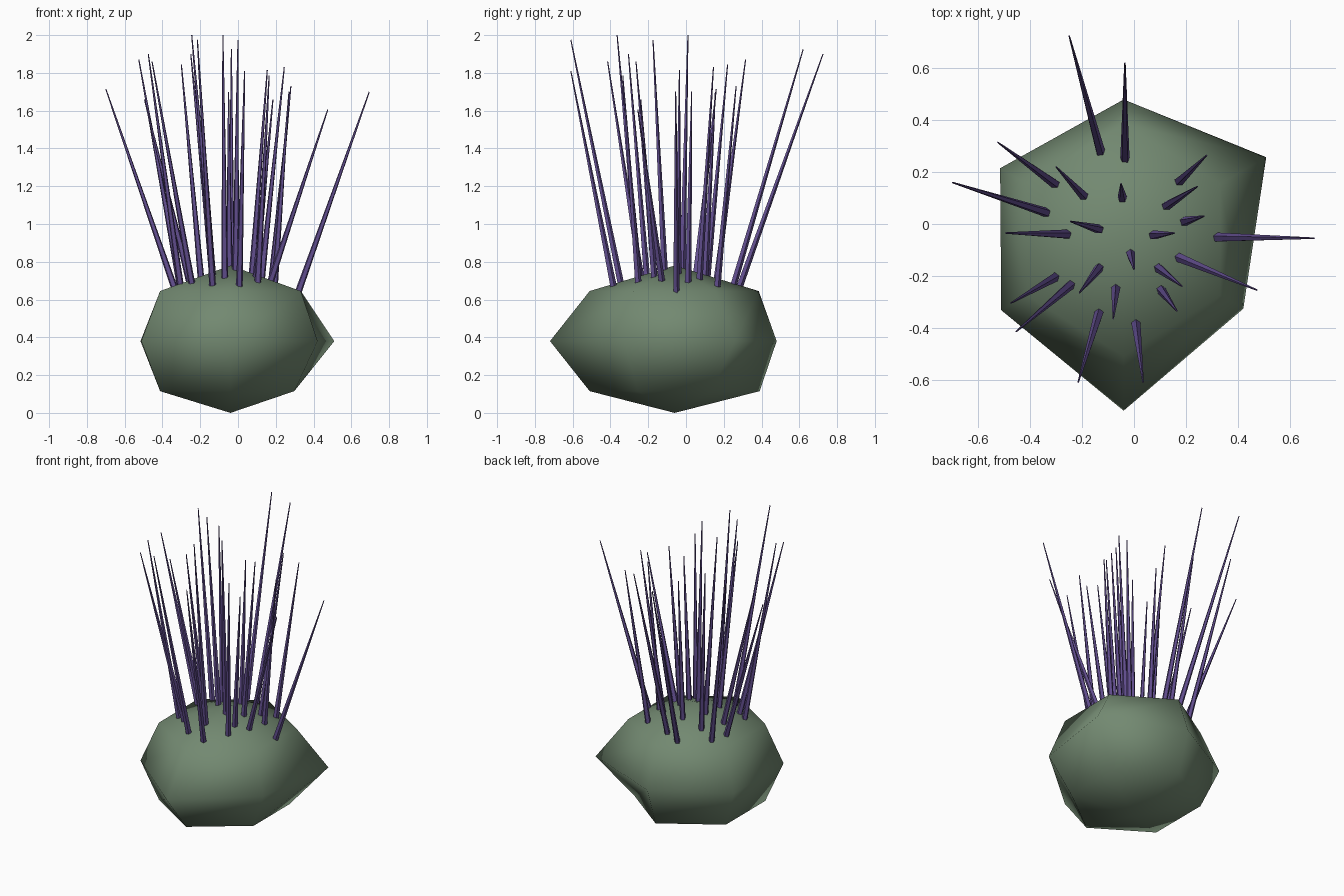
import bpy, bmesh, math
from mathutils import Vector

if "Cube" in bpy.data.objects:
    bpy.data.objects.remove(bpy.data.objects["Cube"])


def material(name, rgb):
    m = bpy.data.materials.new(name)
    m.diffuse_color = (*rgb, 1)
    m.use_nodes = True
    m.node_tree.nodes["Principled BSDF"].inputs["Base Color"].default_value = m.diffuse_color
    return m


def finish(bm, name, mat, smooth):
    bmesh.ops.recalc_face_normals(bm, faces=bm.faces[:])
    for f in bm.faces:
        f.smooth = smooth
    me = bpy.data.meshes.new(name)
    bm.to_mesh(me)
    bm.free()
    me.materials.append(mat)
    ob = bpy.data.objects.new(name, me)
    bpy.context.collection.objects.link(ob)
    return ob


green = material("body_green", (0.17, 0.25, 0.165))
purple = material("spine_purple", (0.12, 0.075, 0.27))

# Lumpy six-sided body: rings of radii, starting at the back (+y), clockwise
CX, CY = -0.04, -0.06
rings = [
    (0.645, [0.445, 0.43, 0.43, 0.45, 0.43, 0.43]),
    (0.38, [0.54, 0.635, 0.533, 0.66, 0.545, 0.55]),
    (0.115, [0.45, 0.39, 0.39, 0.45, 0.43, 0.43]),
]
bm = bmesh.new()
top = bm.verts.new((CX, CY, 0.78))
bottom = bm.verts.new((CX, CY, 0))
loops = []
for z, radii in rings:
    loops.append([bm.verts.new((CX + r * math.sin(i * math.pi / 3),
                                CY + r * math.cos(i * math.pi / 3), z))
                  for i, r in enumerate(radii)])
for i in range(6):
    j = (i + 1) % 6
    bm.faces.new((top, loops[0][i], loops[0][j]))
    bm.faces.new((bottom, loops[2][j], loops[2][i]))
    for a, b in zip(loops, loops[1:]):
        bm.faces.new((a[i], b[i], b[j], a[j]))
finish(bm, "body", green, True)

# Spines: base x, base y, tip x, tip y, tip z
spines = [
    (-.13, .28, -.25, .725, 1.9), (-.035, .25, -.035, .62, 1.925),
    (-.305, .155, -.525, .315, 1.87), (-.195, .11, -.30, .22, 1.845),
    (-.34, .045, -.70, .16, 1.715), (-.135, -.02, -.245, .01, 2.0),
    (-.26, -.04, -.495, -.035, 1.66), (-.045, .1, -.05, .155, 1.7),
    (.175, .165, .28, .265, 1.73), (.125, .07, .245, .145, 1.83),
    (.195, .01, .27, .03, 1.7), (.075, -.043, .155, -.035, 1.815),
    (.325, -.052, .695, -.055, 1.7), (.175, -.13, .475, -.255, 1.605),
    (.095, -.17, .185, -.24, 1.66), (.105, -.255, .165, -.335, 1.785),
    (-.013, -.115, 0, -.175, 1.975), (-.07, -.25, -.08, -.365, 2.0),
    (.007, -.385, .035, -.61, 1.81), (-.135, -.345, -.215, -.61, 1.975),
    (-.245, -.235, -.455, -.415, 1.86), (-.135, -.17, -.21, -.265, 1.86),
    (-.305, -.205, -.475, -.305, 1.9),
]
for n, (x, y, tx, ty, tz) in enumerate(spines, 1):
    # Seat the base just inside the sloping crown of the body
    base = Vector((x, y, 0.78 - 0.34 * math.hypot(x - CX, y - CY)))
    tip = Vector((tx, ty, tz))
    axis = (tip - base).normalized()
    base -= axis * 0.02
    length = (tip - base).length
    bm = bmesh.new()
    bmesh.ops.create_cone(bm, cap_ends=True, segments=5, radius1=0.019,
                          radius2=0.003, depth=length)
    turn = Vector((0, 0, 1)).rotation_difference(axis).to_matrix()
    bmesh.ops.rotate(bm, verts=bm.verts, matrix=turn)
    bmesh.ops.translate(bm, verts=bm.verts, vec=(base + tip) / 2)
    finish(bm, f"spine_{n:02d}", purple, False)
